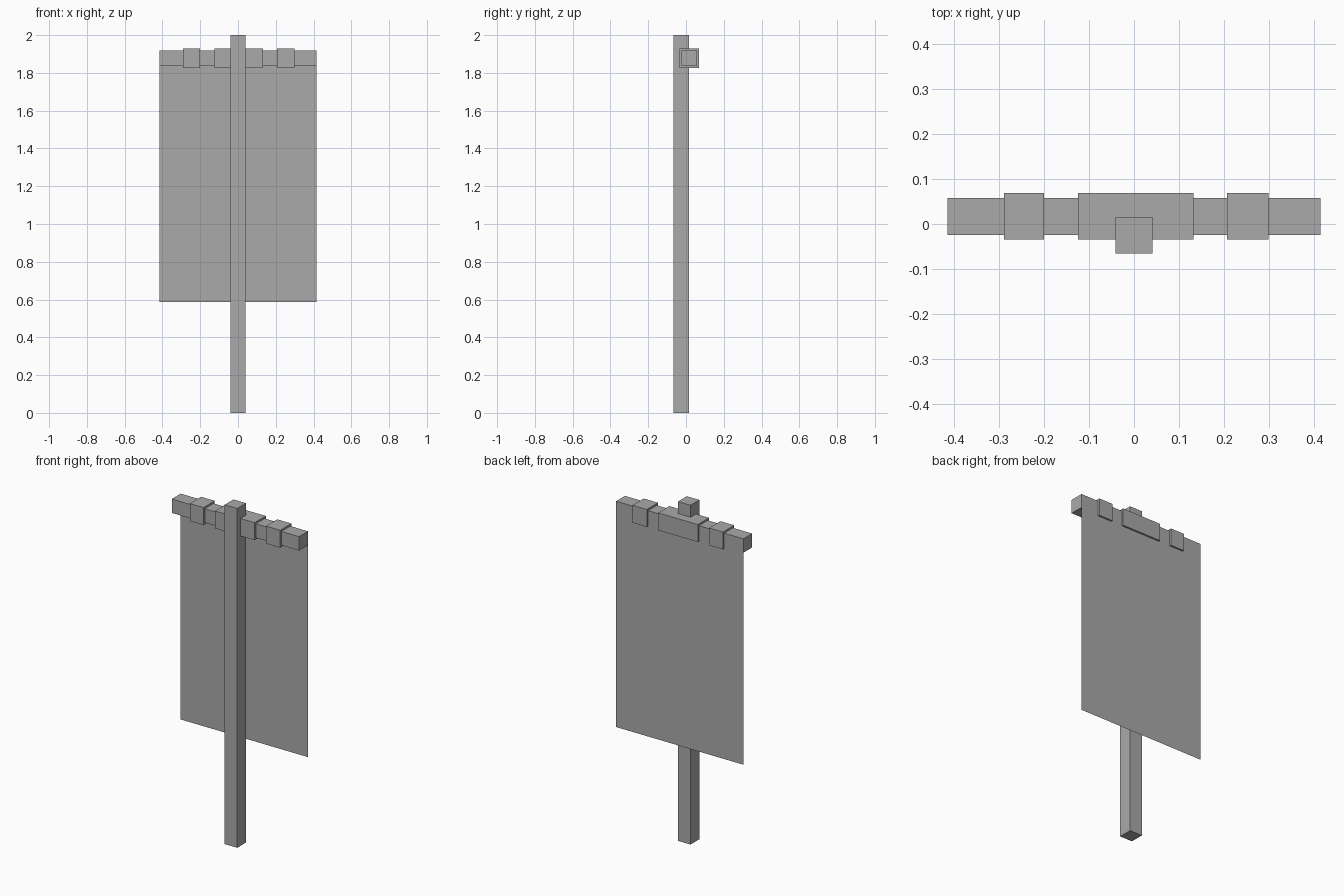
import bpy
import bmesh

cube = bpy.data.objects.get("Cube")
if cube:
    bpy.data.objects.remove(cube, do_unlink=True)

grey = bpy.data.materials.new("plain grey")
grey.use_nodes = True
grey.diffuse_color = (0.4, 0.4, 0.4, 1)
grey.node_tree.nodes["Principled BSDF"].inputs["Base Color"].default_value = grey.diffuse_color


def add_object(name, bm):
    mesh = bpy.data.meshes.new(name)
    bm.to_mesh(mesh)
    bm.free()
    mesh.materials.append(grey)
    obj = bpy.data.objects.new(name, mesh)
    bpy.context.collection.objects.link(obj)
    return obj


def box(name, x, y, z):
    """Box spanning the given (low, high) range on each axis."""
    bm = bmesh.new()
    bmesh.ops.create_cube(bm, size=1)
    for v in bm.verts:
        v.co = [r[0] if c < 0 else r[1] for c, r in zip(v.co, (x, y, z))]
    return add_object(name, bm)


# Upright pole in front of the crossbar
box("pole", (-0.041, 0.041), (-0.066, 0.016), (0, 2))

# Crossbar carrying the cloth
HALF = 0.415
BACK = 0.058
TOP = 1.918
box("crossbar", (-HALF, HALF), (-0.024, BACK), (1.836, TOP))

# Straps wrapped round the crossbar
straps = {"right_strap": (-0.29, -0.20),
          "middle_strap": (-0.125, 0.133),
          "left_strap": (0.207, 0.30)}
for name, span in straps.items():
    box(name, span, (-0.035, 0.069), (1.826, 1.929))

# Cloth: a single flat sheet hanging down the back of the crossbar
bm = bmesh.new()
corners = [(HALF, 0.587), (-HALF, 0.587), (-HALF, TOP), (HALF, TOP)]
bm.faces.new([bm.verts.new((x, BACK + 0.0005, z)) for x, z in corners])
add_object("banner_cloth", bm)
